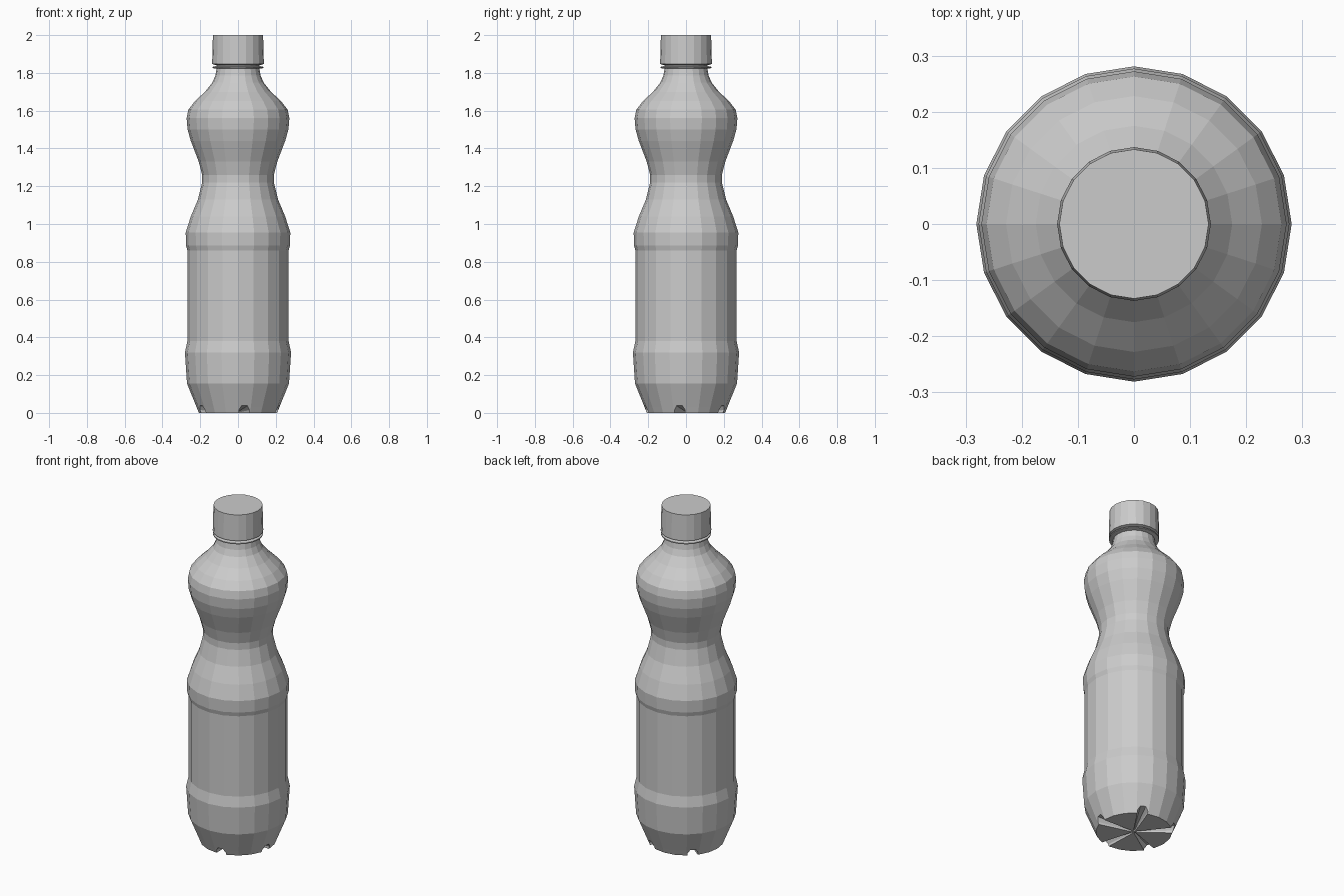
import bpy, bmesh, math

if "Cube" in bpy.data.objects:
    bpy.data.objects.remove(bpy.data.objects["Cube"])

SIDES = 20

grey = bpy.data.materials.new("plain_grey")
grey.diffuse_color = (0.6, 0.6, 0.6, 1)
grey.use_nodes = True
grey.node_tree.nodes["Principled BSDF"].inputs["Base Color"].default_value = grey.diffuse_color


def finish(name, bm):
    bmesh.ops.recalc_face_normals(bm, faces=bm.faces)
    mesh = bpy.data.meshes.new(name)
    bm.to_mesh(mesh)
    bm.free()
    mesh.materials.append(grey)
    obj = bpy.data.objects.new(name, mesh)
    bpy.context.collection.objects.link(obj)
    return obj


def lathe(name, profile):
    """Closed faceted solid from (radius, height) points."""
    bm = bmesh.new()
    rings = []
    for r, z in profile:
        rings.append([bm.verts.new((r * math.cos(math.tau * i / SIDES),
                                    r * math.sin(math.tau * i / SIDES), z))
                      for i in range(SIDES)])
    for a, b in zip(rings, rings[1:]):
        for i in range(SIDES):
            j = (i + 1) % SIDES
            bm.faces.new((a[i], a[j], b[j], b[i]))
    bm.faces.new(rings[0][::-1])
    bm.faces.new(rings[-1])
    return finish(name, bm)


# Bottle body: base, label recess, waist, shoulder and neck
body = lathe("bottle_body", [
    (0.207, 0), (0.219, 0.03), (0.27, 0.155), (0.281, 0.32), (0.268, 0.38),
    (0.268, 0.86), (0.275, 0.885), (0.277, 0.955), (0.25, 1.04),
    (0.212, 1.13), (0.19, 1.22), (0.19, 1.26), (0.208, 1.33), (0.25, 1.44),
    (0.267, 1.50), (0.272, 1.56), (0.263, 1.605), (0.228, 1.65),
    (0.175, 1.70), (0.135, 1.75), (0.12, 1.785), (0.113, 1.825),
    (0.113, 1.86)])

# Five radial grooves cut into the underside, widening to the rim
for k in range(5):
    ang = math.radians(-81 + 72 * k)
    c, s = math.cos(ang), math.sin(ang)
    bm = bmesh.new()
    for r, half, top in ((0.01, 0.005, 0.008), (0.27, 0.036, 0.045)):
        for w, z in ((-half, -0.03), (half, -0.03), (half, top * 0.4),
                     (half * 0.5, top), (-half * 0.5, top), (-half, top * 0.4)):
            bm.verts.new((r * c - w * s, r * s + w * c, z))
    bmesh.ops.convex_hull(bm, input=bm.verts)
    cutter = finish("groove_cutter", bm)
    mod = body.modifiers.new("groove", 'BOOLEAN')
    mod.operation = 'DIFFERENCE'
    mod.solver = 'EXACT'
    mod.object = cutter
    bpy.context.view_layer.objects.active = body
    bpy.ops.object.modifier_apply(modifier=mod.name)
    bpy.data.objects.remove(cutter)

# Neck flange and screw cap
lathe("neck_flange", [(0.115, 1.822), (0.136, 1.826), (0.136, 1.832),
                      (0.115, 1.836)])
lathe("screw_cap", [(0.12, 1.842), (0.137, 1.847), (0.133, 2.0)])
